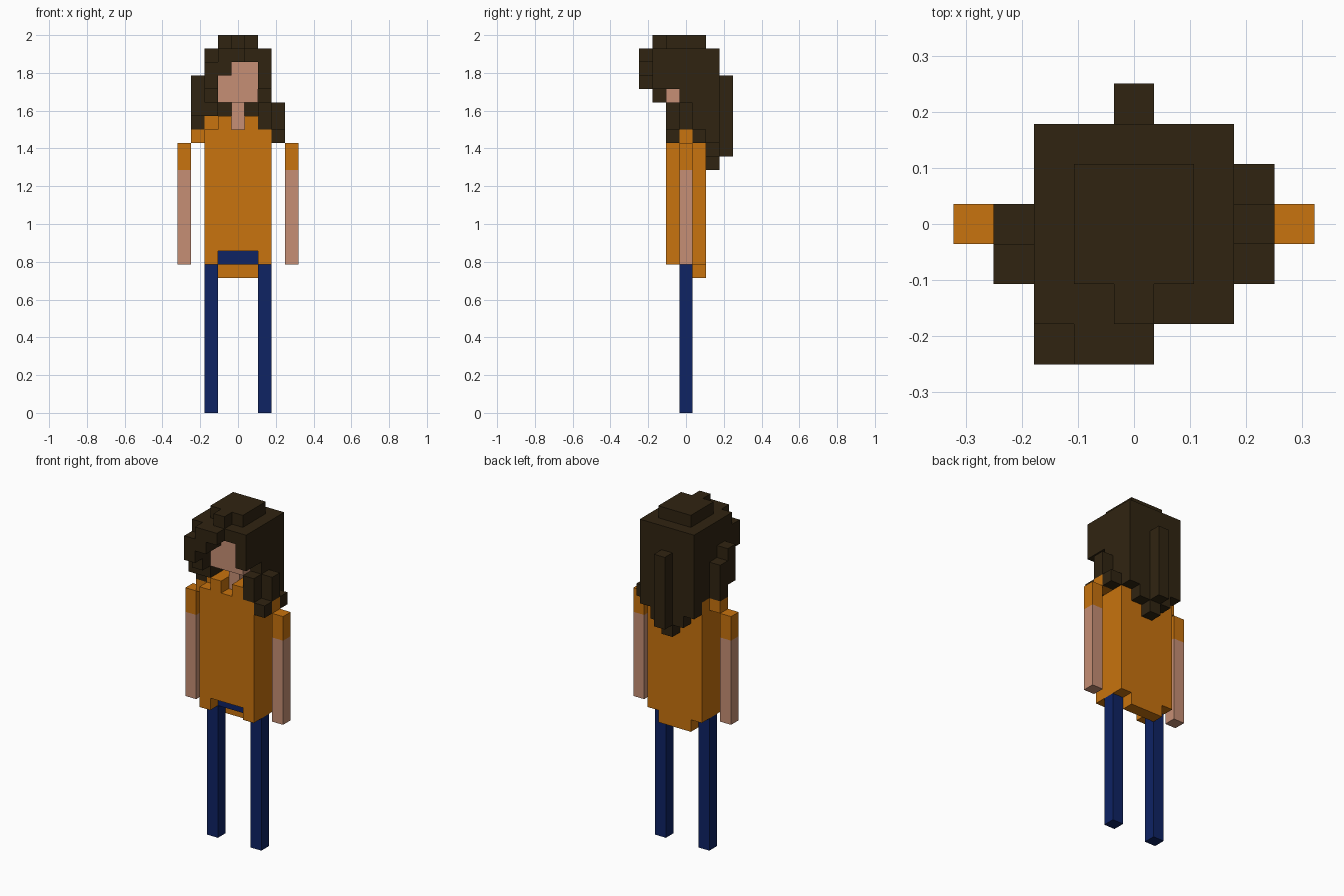
import bpy, bmesh, math
from mathutils import Vector

if "Cube" in bpy.data.objects:
    bpy.data.objects.remove(bpy.data.objects["Cube"], do_unlink=True)

U = 2 / 28  # size of one block


def material(name, srgb):
    lin = [((c / 255 + 0.055) / 1.055) ** 2.4 if c > 10 else c / 255 / 12.92 for c in srgb]
    m = bpy.data.materials.new(name)
    m.use_nodes = True
    m.diffuse_color = (*lin, 1)
    m.node_tree.nodes["Principled BSDF"].inputs["Base Color"].default_value = (*lin, 1)
    return m


HAIR = material("dark brown hair", (48, 36, 17))
SHIRT = material("orange shirt", (200, 115, 14))
SKIN = material("skin", (198, 143, 117))
TROUSERS = material("navy trousers", (14, 35, 100))

SIDES = [Vector(d) for d in ((1, 0, 0), (-1, 0, 0), (0, 1, 0), (0, -1, 0), (0, 0, 1), (0, 0, -1))]


def cells(*boxes):
    """Blocks covered by boxes given as inclusive x, y and z ranges."""
    return {(x, y, z) for (a, b, c, d, e, f) in boxes
            for x in range(a, b + 1) for y in range(c, d + 1) for z in range(e, f + 1)}


def build(name, blocks, mat):
    """Make the outer skin of a set of blocks, merged into large flat faces."""
    bm = bmesh.new()
    for cell in blocks:
        c = Vector((cell[0], cell[1], cell[2] + 0.5))
        for n in SIDES:
            if tuple(int(p + q) for p, q in zip(cell, n)) in blocks:
                continue
            t = Vector((n.y, n.z, n.x))
            s = n.cross(t)
            bm.faces.new([bm.verts.new((c + (n + i * t + j * s) / 2) * U)
                          for i, j in ((-1, -1), (1, -1), (1, 1), (-1, 1))])
    bmesh.ops.remove_doubles(bm, verts=bm.verts, dist=1e-4)
    bmesh.ops.dissolve_limit(bm, angle_limit=math.radians(1), verts=bm.verts, edges=bm.edges)
    mesh = bpy.data.meshes.new(name)
    bm.to_mesh(mesh)
    bm.free()
    mesh.materials.append(mat)
    obj = bpy.data.objects.new(name, mesh)
    bpy.context.collection.objects.link(obj)


# Limbs on both sides
for side, s in (("left", 1), ("right", -1)):
    build(side + "_leg", cells((2 * s, 2 * s, 0, 0, 0, 10)), TROUSERS)
    build(side + "_arm", cells((4 * s, 4 * s, 0, 0, 11, 17)), SKIN)
    build(side + "_sleeve", cells((4 * s, 4 * s, 0, 0, 18, 19)), SHIRT)

# Hips, neck and face
hips = cells((-1, 1, 0, 0, 11, 11))
neck = cells((0, 0, 0, 0, 21, 22), (0, 0, -1, -1, 21, 22))
face = cells((-1, 1, -1, 0, 23, 25))
build("hips", hips, TROUSERS)
build("neck", neck - cells((0, 0, -1, -1, 21, 22)), SKIN)
build("face", face, SKIN)

# Shirt with shoulders, collar and a longer back hem
shirt = cells((-2, 2, -1, 1, 11, 20),
              (-3, 3, 0, 0, 20, 20),
              (-1, 1, 1, 1, 10, 10),
              (-1, -1, -1, 0, 21, 21), (1, 1, -1, 0, 21, 21),
              (-2, -2, 0, 0, 21, 21))
shirt -= hips | cells((-1, 1, -1, -1, 11, 11))
build("shirt", shirt, SHIRT)

# Main hair: crown, cap, back and tapering ends
hair = cells((-1, 1, -1, 1, 27, 27), (0, 0, -2, -2, 27, 27),
             (-2, 2, -1, 2, 26, 26),
             (-2, 2, 0, 2, 23, 25),
             (-2, 2, 1, 2, 21, 22),
             (-2, 2, 2, 2, 20, 20), (-1, 1, 2, 2, 19, 19), (0, 0, 2, 2, 18, 18),
             (0, 0, 3, 3, 19, 24),
             (-2, -2, -1, 0, 22, 25), (2, 2, 0, 0, 21, 22), (2, 2, -1, -1, 24, 25))
build("hair", hair - face - neck - shirt, HAIR)

# Fringe swept towards the right side
build("fringe", cells((0, 2, -2, -2, 26, 26), (2, 2, -2, -2, 24, 25),
                      (-1, -1, -2, -2, 25, 26), (-2, -2, -2, -2, 23, 26),
                      (0, 0, -3, -3, 26, 26), (-1, -1, -3, -3, 25, 26),
                      (-2, -2, -3, -3, 24, 25)), HAIR)

# Loose locks over the shoulders
build("right_locks", cells((-3, -3, 0, 0, 21, 23), (-3, -3, -1, -1, 22, 24)), HAIR)
build("left_locks", cells((2, 2, -1, -1, 21, 22), (3, 3, 0, 0, 21, 22),
                          (3, 3, -1, -1, 20, 20), (3, 3, 1, 1, 20, 20)), HAIR)
